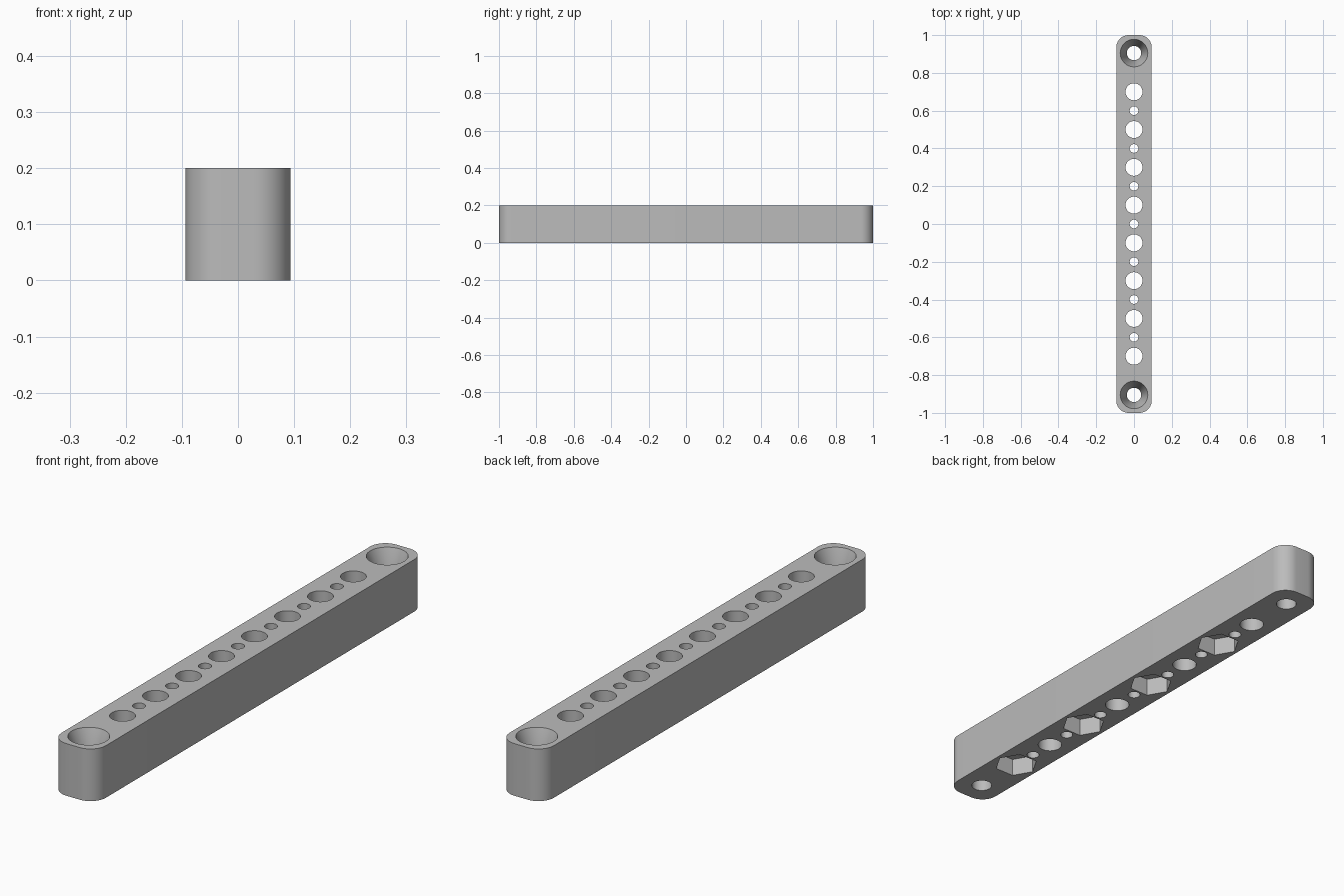
import bpy
import bmesh
import math

cube = bpy.data.objects.get("Cube")
if cube:
    bpy.data.objects.remove(cube, do_unlink=True)

WIDTH, LENGTH, HEIGHT = 0.187, 2.0, 0.2
CORNER = 0.065
PITCH = 0.2

grey = bpy.data.materials.new("plain grey")
grey.use_nodes = True
colour = (0.5, 0.5, 0.5, 1)
grey.diffuse_color = colour
grey.node_tree.nodes["Principled BSDF"].inputs["Base Color"].default_value = colour


def make_object(name, bm):
    bmesh.ops.recalc_face_normals(bm, faces=bm.faces)
    mesh = bpy.data.meshes.new(name)
    bm.to_mesh(mesh)
    bm.free()
    mesh.materials.append(grey)
    obj = bpy.data.objects.new(name, mesh)
    bpy.context.collection.objects.link(obj)
    return obj


def add_turned(bm, y, profile, sides):
    """Closed solid turned about a vertical axis at y; profile holds (radius, z)."""
    rings = []
    for r, z in profile:
        angles = [math.tau * i / sides for i in range(sides)]
        rings.append([bm.verts.new((r * math.cos(a), y + r * math.sin(a), z)) for a in angles])
    for low, high in zip(rings, rings[1:]):
        for i in range(sides):
            j = (i + 1) % sides
            bm.faces.new((low[i], low[j], high[j], high[i]))
    bm.faces.new(rings[0])
    bm.faces.new(rings[-1])


# Bar body with rounded vertical corners
bm = bmesh.new()
bmesh.ops.create_cube(bm, size=1)
for v in bm.verts:
    v.co = (v.co.x * WIDTH, v.co.y * LENGTH, (v.co.z + 0.5) * HEIGHT)
upright = [e for e in bm.edges if abs(e.verts[0].co.z - e.verts[1].co.z) > 0.1]
bmesh.ops.bevel(bm, geom=upright, offset=CORNER, segments=12, profile=0.5, affect='EDGES')
bar = make_object("drilled_bar", bm)

# Large and small through holes, alternating along the bar
holes = bmesh.new()
for i in range(8):
    add_turned(holes, (i - 3.5) * PITCH, [(0.045, -0.1), (0.045, 0.3)], 48)
for i in range(7):
    add_turned(holes, (i - 3) * PITCH, [(0.023, -0.1), (0.023, 0.3)], 32)

# Countersunk screw holes at both ends
screws = bmesh.new()
for y in (-0.905, 0.905):
    add_turned(screws, y, [(0.038, -0.1), (0.038, 0.1), (0.073, HEIGHT), (0.08, 0.22)], 48)

# Hexagonal nut pockets under every second large hole
pockets = bmesh.new()
for i in range(4):
    add_turned(pockets, -0.7 + 2 * i * PITCH, [(0.081, -0.1), (0.081, 0.07)], 6)

# Cut the bar, then discard the cutters
bpy.context.view_layer.objects.active = bar
for name, bm in (("hole_cutter", holes), ("screw_cutter", screws), ("nut_cutter", pockets)):
    cutter = make_object(name, bm)
    cutter.hide_render = True
    mod = bar.modifiers.new(name, 'BOOLEAN')
    mod.operation = 'DIFFERENCE'
    mod.solver = 'EXACT'
    mod.object = cutter
    bpy.ops.object.modifier_apply(modifier=name)
    bpy.data.objects.remove(cutter, do_unlink=True)

bpy.ops.object.select_all(action='DESELECT')
bar.select_set(True)
bpy.ops.object.shade_smooth_by_angle(angle=math.radians(30))
